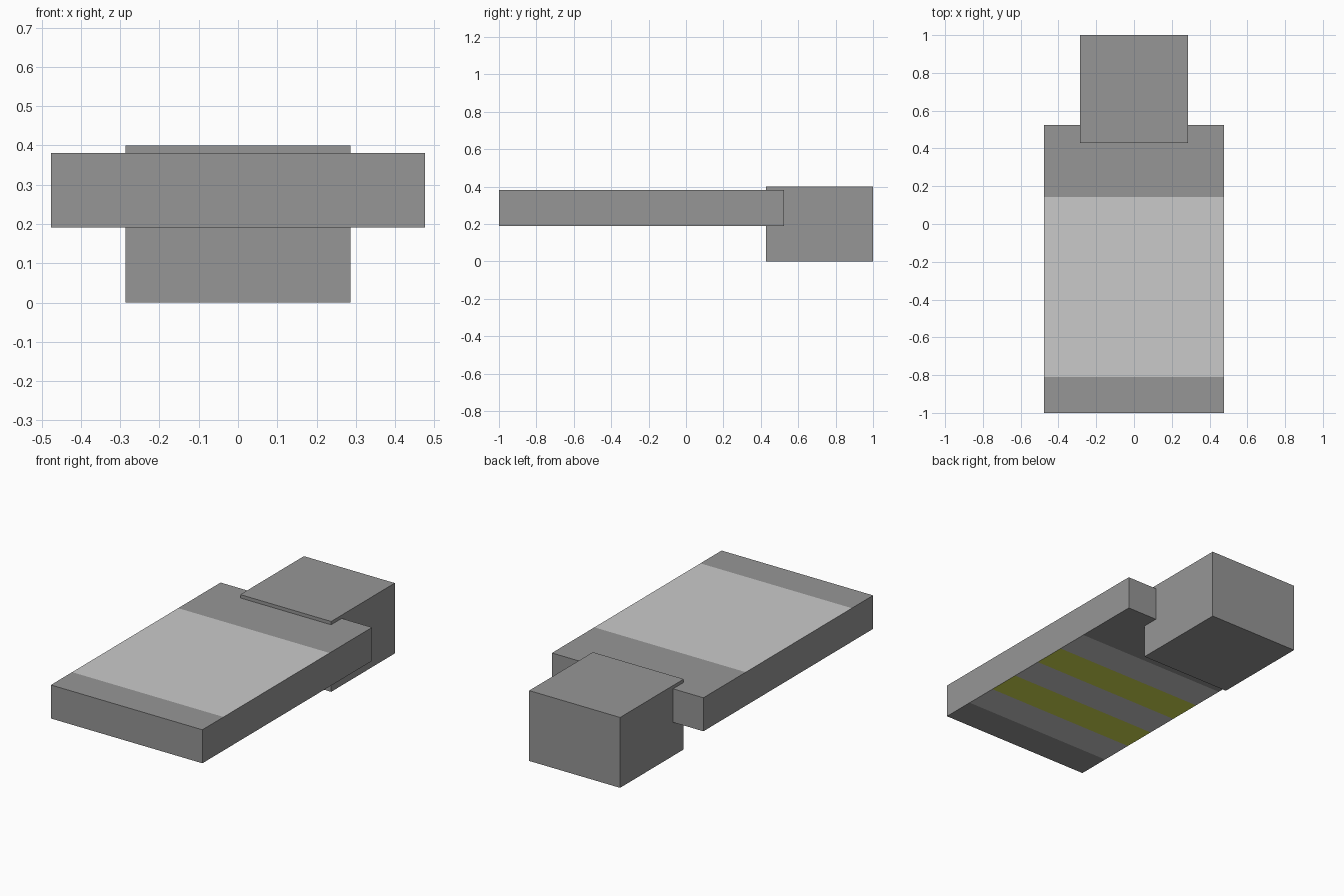
import bpy, bmesh

if "Cube" in bpy.data.objects:
    bpy.data.objects.remove(bpy.data.objects["Cube"])

U = 2 / 10.5  # modelling unit: the slab is 5 x 8 x 1 of these


def srgb(*c):
    return [((v / 255 + 0.055) / 1.055) ** 2.4 for v in c] + [1]


def material(name, *c):
    m = bpy.data.materials.new(name)
    m.diffuse_color = srgb(*c)
    m.use_nodes = True
    m.node_tree.nodes["Principled BSDF"].inputs["Base Color"].default_value = m.diffuse_color
    return m


dark = material("dark grey", 150, 150, 150)
light = material("light grey", 202, 202, 202)
olive = material("olive yellow", 212, 222, 80)


def box(name, lo, hi, mats, cuts=(), paint=None):
    """Box from corner to corner, sliced across y at cuts, painted by rule."""
    bm = bmesh.new()
    bmesh.ops.create_cube(bm, size=1)
    for v in bm.verts:
        v.co = [hi[i] if v.co[i] > 0 else lo[i] for i in range(3)]
    for y in cuts:
        bmesh.ops.bisect_plane(bm, geom=bm.verts[:] + bm.edges[:] + bm.faces[:],
                               plane_co=(0, y, 0), plane_no=(0, 1, 0))
    bm.normal_update()
    if paint:
        for f in bm.faces:
            f.material_index = paint(f)
    mesh = bpy.data.meshes.new(name)
    bm.to_mesh(mesh)
    bm.free()
    for m in mats:
        mesh.materials.append(m)
    obj = bpy.data.objects.new(name, mesh)
    bpy.context.collection.objects.link(obj)
    return obj


# Slab with a light panel above and striped bands below
def slab_paint(f):
    band = int((f.calc_center_median().y + 1) / U)
    if abs(f.normal.z) < 0.5 or not 1 <= band <= 5:
        return 0
    return 2 if f.normal.z < 0 and band in (2, 4) else 1


box("slab", (-2.5 * U, -1, U), (2.5 * U, -1 + 8 * U, 2 * U),
    (dark, light, olive), [-1 + i * U for i in range(1, 7)], slab_paint)

# Block set into the rear of the slab
box("rear_block", (-1.5 * U, 1 - 3 * U, 0), (1.5 * U, 1, 2.1 * U), (dark,))
